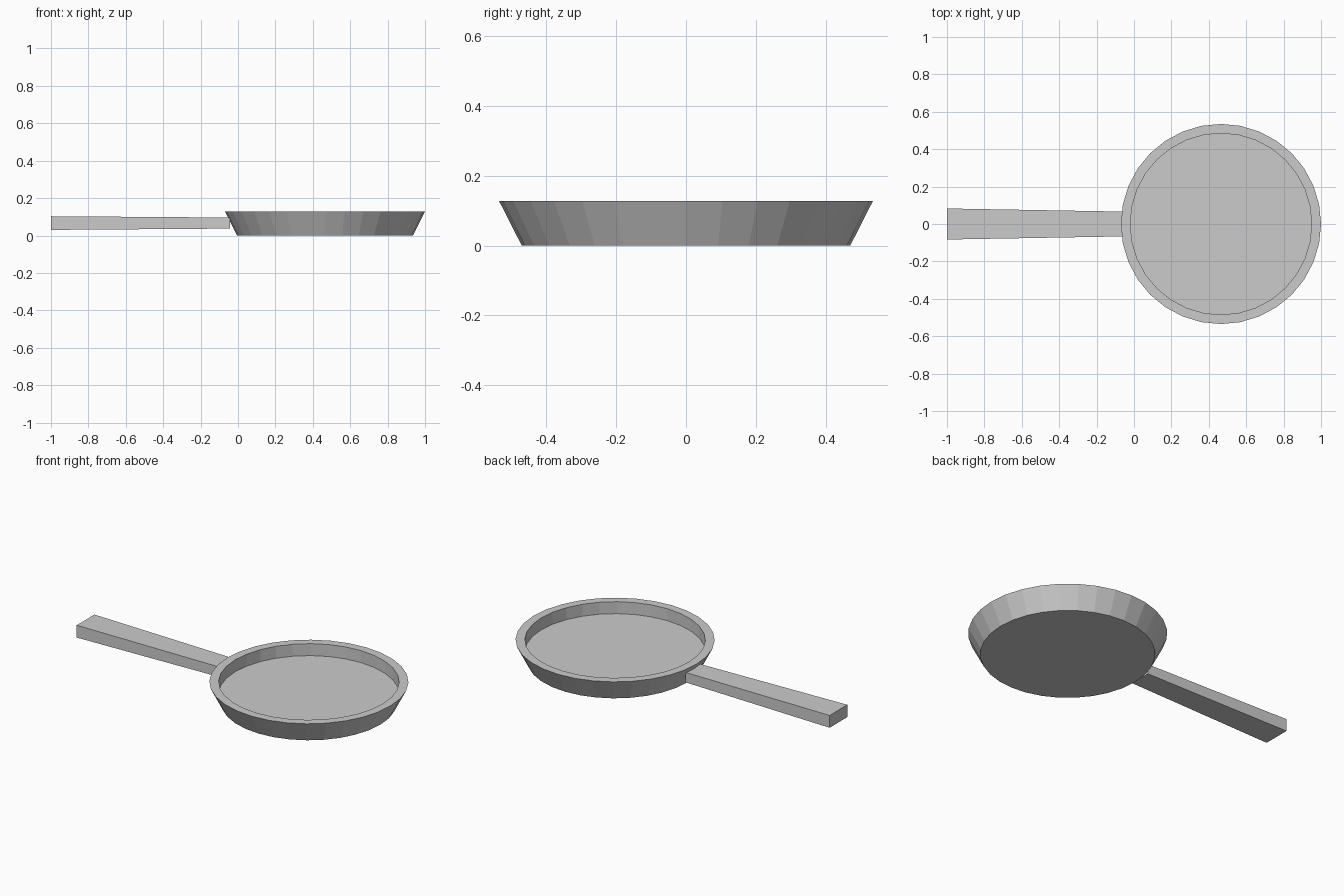
import bpy, bmesh
from math import cos, sin, pi

if "Cube" in bpy.data.objects:
    bpy.data.objects.remove(bpy.data.objects["Cube"])


def make_object(name, rings):
    """Bridge successive rings of points and cap both ends."""
    bm = bmesh.new()
    loops = [[bm.verts.new(p) for p in ring] for ring in rings]
    n = len(loops[0])
    for a, b in zip(loops, loops[1:]):
        for i in range(n):
            j = (i + 1) % n
            bm.faces.new((a[i], a[j], b[j], b[i]))
    bm.faces.new(loops[0])
    bm.faces.new(loops[-1])
    bmesh.ops.recalc_face_normals(bm, faces=bm.faces)
    mesh = bpy.data.meshes.new(name)
    bm.to_mesh(mesh)
    bm.free()
    obj = bpy.data.objects.new(name, mesh)
    bpy.context.collection.objects.link(obj)
    return obj


def circle(r, z, cx=0.465, sides=32):
    return [(cx + r * cos(2 * pi * i / sides), r * sin(2 * pi * i / sides), z)
            for i in range(sides)]


def rectangle(x, half_width, z0, z1):
    return [(x, -half_width, z0), (x, half_width, z0),
            (x, half_width, z1), (x, -half_width, z1)]


# Pan body: flared outer wall, flat rim, straight inner wall, raised floor
make_object("pan_body", [circle(0.47, 0.0), circle(0.535, 0.128),
                         circle(0.485, 0.128), circle(0.485, 0.057)])

# Handle: rectangular bar tapering towards the pan
make_object("handle", [rectangle(-1.0, 0.083, 0.03, 0.103),
                       rectangle(-0.042, 0.066, 0.037, 0.096)])
